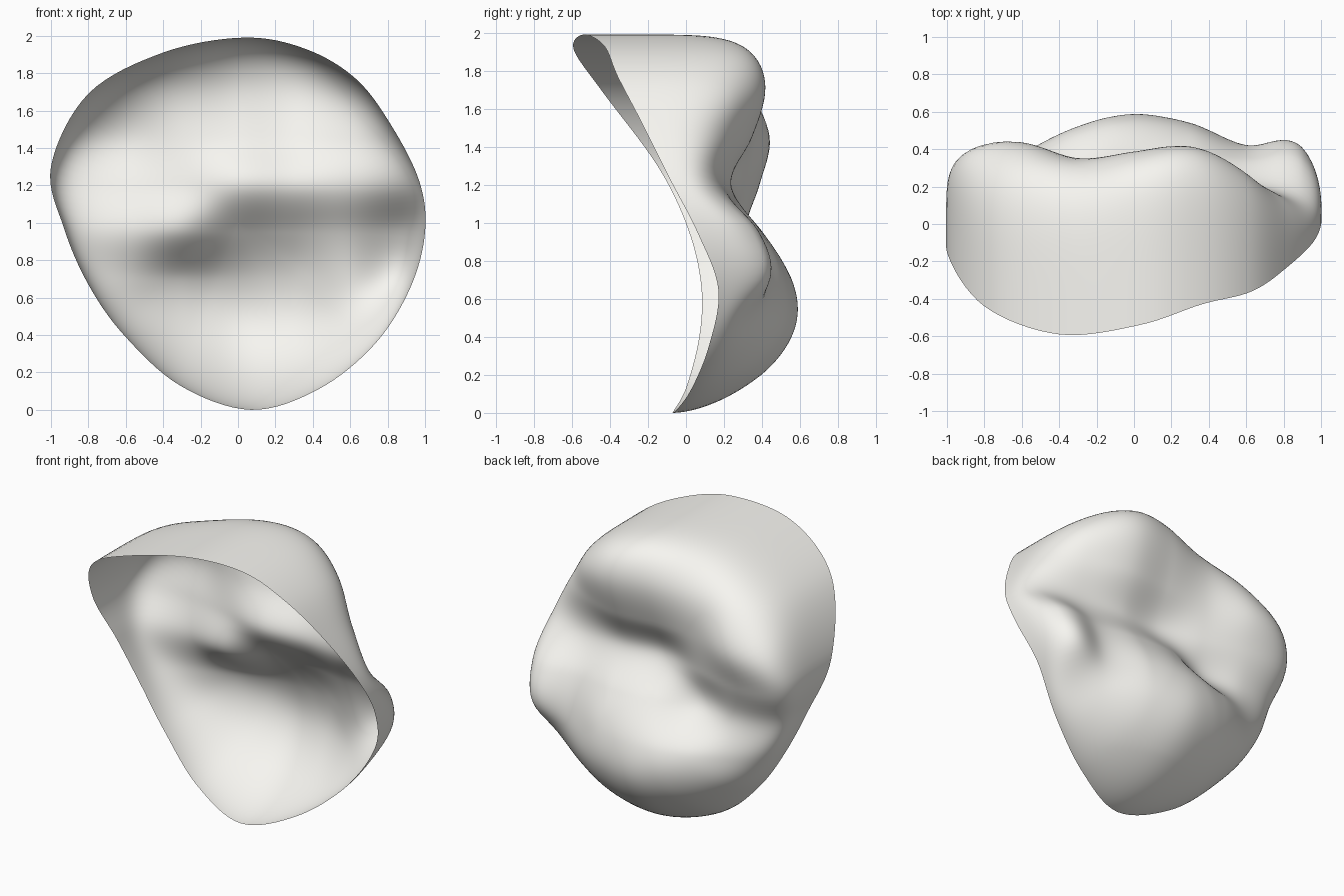
import bpy, bmesh, math

if "Cube" in bpy.data.objects:
    bpy.data.objects.remove(bpy.data.objects["Cube"])

# Rim loop: x, y, z and squareness of the wall behind it
RIM = [(1.0, .06, .95, 3.2), (.97, -.08, 1.22, 3.4), (.82, -.23, 1.52, 4), (.63, -.36, 1.77, 5),
       (.36, -.43, 1.93, 6.5), (.03, -.54, 1.99, 7), (-.4, -.59, 1.91, 6), (-.8, -.44, 1.69, 5.5),
       (-1.0, -.15, 1.3, 6.5), (-.93, .01, .97, 4.5), (-.8, .08, .67, 3), (-.61, .07, .4, 2.2),
       (-.31, .0, .13, 1.8), (.07, -.07, 0, 1.7), (.43, .02, .11, 1.8), (.73, .12, .35, 2.2),
       (.92, .17, .65, 3)]

# Depth of the lobed back: columns x = -0.9 .. 0.9, rows z = 0.2 .. 1.95
BACK = [(.60, .66, .76, .85, .78, .60, .40),
        (.50, .60, .70, .77, .70, .55, .42),
        (.43, .46, .55, .61, .56, .46, .60),
        (.34, .33, .28, .39, .40, .37, .50),
        (.41, .38, .30, .22, .24, .23, .24),
        (.49, .46, .35, .33, .35, .30, .27),
        (.45, .43, .37, .40, .44, .40, .34),
        (.40, .38, .34, .40, .46, .41, .36)]


def spline(a, b, c, d, t):
    return b + .5 * t * (c - a + t * (2*a - 5*b + 4*c - d + t * (3*(b - c) + d - a)))


def sample(values, u):
    last = len(values) - 1
    u = min(max(u, 0), last)
    i = min(int(u), last - 1)
    pts = [values[min(max(i + k, 0), last)] for k in (-1, 0, 1, 2)]
    return spline(*pts, u - i)


def back_depth(x, z):
    return sample([sample(row, (x + .9) / .3) for row in BACK], (z - .2) / .25)


def rim_point(u):
    i = int(u)
    pts = [RIM[(i + k) % len(RIM)] for k in (-1, 0, 1, 2)]
    return [spline(*c, u - i) for c in zip(*pts)]


# Shell: rings running from the open rim over the wall to the back
AROUND, RINGS = 136, 64
bm = bmesh.new()
rings = []
for j in range(RINGS):
    a = math.pi / 2 * j / RINGS
    c, s = math.cos(a), math.sin(a)
    ring = []
    for i in range(AROUND):
        rx, ry, rz, n = rim_point(i * len(RIM) / AROUND)
        size = (c**n + s**n) ** (1 / n)
        out, deep = c / size, s / size
        x, z = rx * out, 1 + (rz - 1) * out
        ring.append(bm.verts.new((x, ry + (back_depth(x, z) - ry) * deep, z)))
    rings.append(ring)
for r0, r1 in zip(rings, rings[1:]):
    for i in range(AROUND):
        k = (i + 1) % AROUND
        bm.faces.new((r0[i], r0[k], r1[k], r1[i]))
centre = bm.verts.new((0, back_depth(0, 1), 1))
for i in range(AROUND):
    bm.faces.new((rings[-1][i], rings[-1][(i + 1) % AROUND], centre))
bmesh.ops.recalc_face_normals(bm, faces=bm.faces)
for f in bm.faces:
    f.smooth = True
mesh = bpy.data.meshes.new("lobed_shell")
bm.to_mesh(mesh)
bm.free()
shell = bpy.data.objects.new("lobed_shell", mesh)
bpy.context.collection.objects.link(shell)

# Pale warm surface
pale = bpy.data.materials.new("pale")
pale.diffuse_color = (.93, .92, .88, 1)
pale.use_nodes = True
pale.node_tree.nodes["Principled BSDF"].inputs["Base Color"].default_value = pale.diffuse_color
mesh.materials.append(pale)
